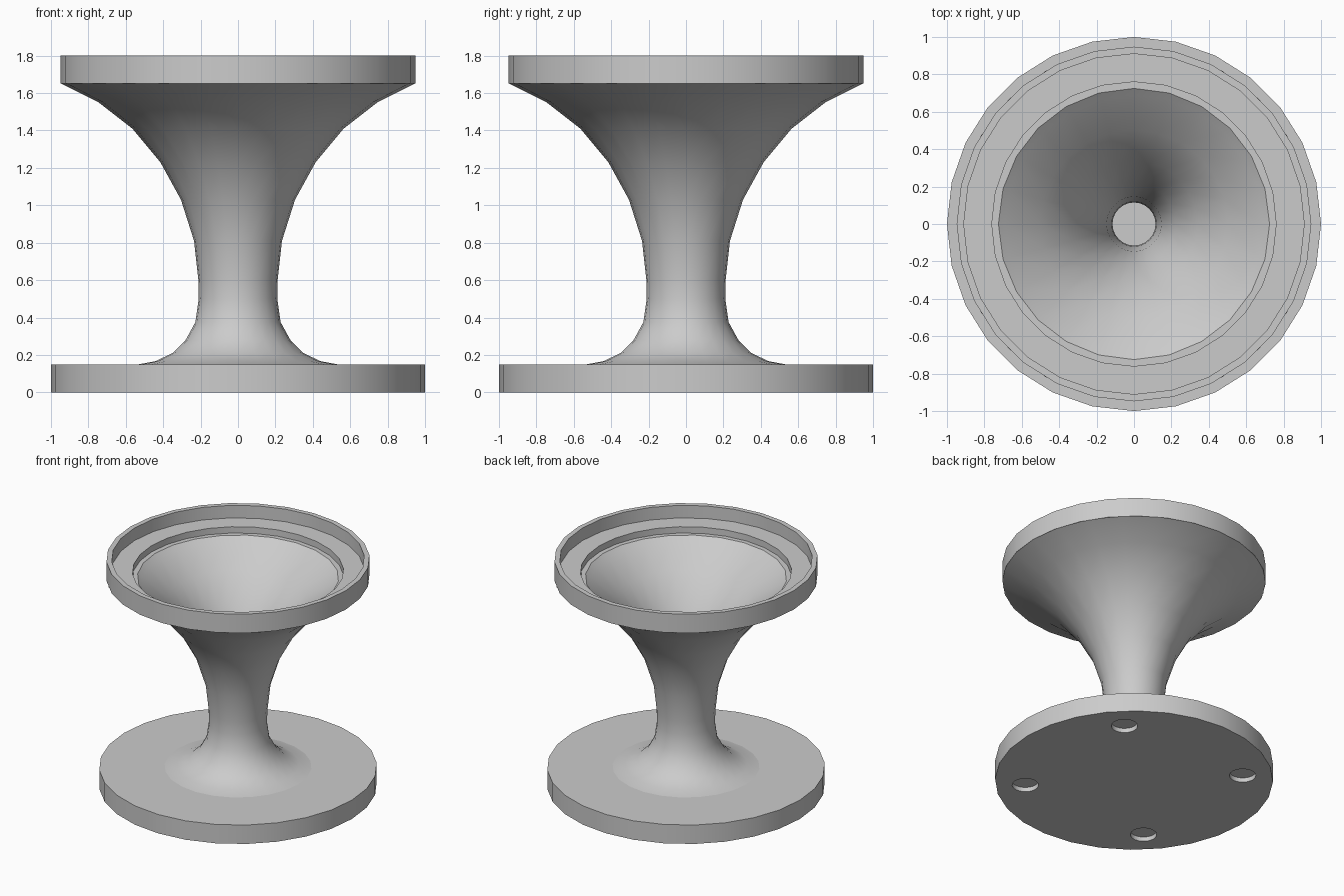
import bpy, bmesh, math

if "Cube" in bpy.data.objects:
    bpy.data.objects.remove(bpy.data.objects["Cube"])

grey = bpy.data.materials.new("grey")
grey.diffuse_color = (0.6, 0.6, 0.6, 1)
grey.use_nodes = True
grey.node_tree.nodes["Principled BSDF"].inputs["Base Color"].default_value = grey.diffuse_color


def lathe(name, profile, sides, closed=False):
    """Spin an (r, z) profile about z; points on the axis become poles."""
    bm = bmesh.new()
    rings = []
    for r, z in profile:
        if r == 0:
            rings.append([bm.verts.new((0, 0, z))] * sides)
        else:
            rings.append([bm.verts.new((r * math.cos(math.tau * i / sides),
                                        r * math.sin(math.tau * i / sides), z))
                          for i in range(sides)])
    pairs = list(zip(rings, rings[1:]))
    if closed:
        pairs.append((rings[-1], rings[0]))
    for a, b in pairs:
        for i in range(sides):
            j = (i + 1) % sides
            bm.faces.new(list(dict.fromkeys((a[i], a[j], b[j], b[i]))))
    bmesh.ops.recalc_face_normals(bm, faces=bm.faces)
    mesh = bpy.data.meshes.new(name)
    bm.to_mesh(mesh)
    bm.free()
    mesh.materials.append(grey)
    obj = bpy.data.objects.new(name, mesh)
    bpy.context.collection.objects.link(obj)
    return obj


def activate(obj):
    bpy.ops.object.select_all(action='DESELECT')
    obj.select_set(True)
    bpy.context.view_layer.objects.active = obj


# Round base plate
base = lathe("base_plate", [(0, 0), (1, 0), (1, 0.15), (0, 0.15)], 28)

# Four shallow blind holes in the underside, on the diagonals
for k in range(4):
    a = math.radians(45 + 90 * k)
    cutter = lathe("hole_cutter", [(0, -0.05), (0.095, -0.05), (0.095, 0.035), (0, 0.035)], 24)
    cutter.location = (0.785 * math.cos(a), 0.785 * math.sin(a), 0)
    cutter.hide_render = True
    activate(base)
    mod = base.modifiers.new("hole", 'BOOLEAN')
    mod.operation = 'DIFFERENCE'
    mod.solver = 'EXACT'
    mod.object = cutter
    bpy.ops.object.modifier_apply(modifier=mod.name)
    bpy.data.objects.remove(cutter)

# Flared stem: outer skin going up, hollow horn going down to a flat floor
outer = [(0.53, 0.15), (0.44, 0.167), (0.35, 0.21), (0.28, 0.28), (0.228, 0.375),
         (0.21, 0.5), (0.212, 0.6), (0.235, 0.81), (0.305, 1.03), (0.415, 1.23),
         (0.565, 1.41), (0.745, 1.55), (0.945, 1.65)]
inner = [(0.725, 1.65), (0.69, 1.622), (0.502, 1.475), (0.34, 1.28), (0.222, 1.065),
         (0.147, 0.83), (0.12, 0.61), (0.115, 0.5), (0.115, 0.16), (0, 0.16)]
stem = lathe("flared_stem", outer + inner, 24)

# Stepped rim ring
rim = lathe("stepped_rim", [(0.76, 1.65), (0.948, 1.65), (0.948, 1.8), (0.91, 1.8),
                            (0.91, 1.7), (0.76, 1.7)], 28, closed=True)

for part in (base, stem, rim):
    activate(part)
    bpy.ops.object.shade_smooth_by_angle(angle=math.radians(30))
